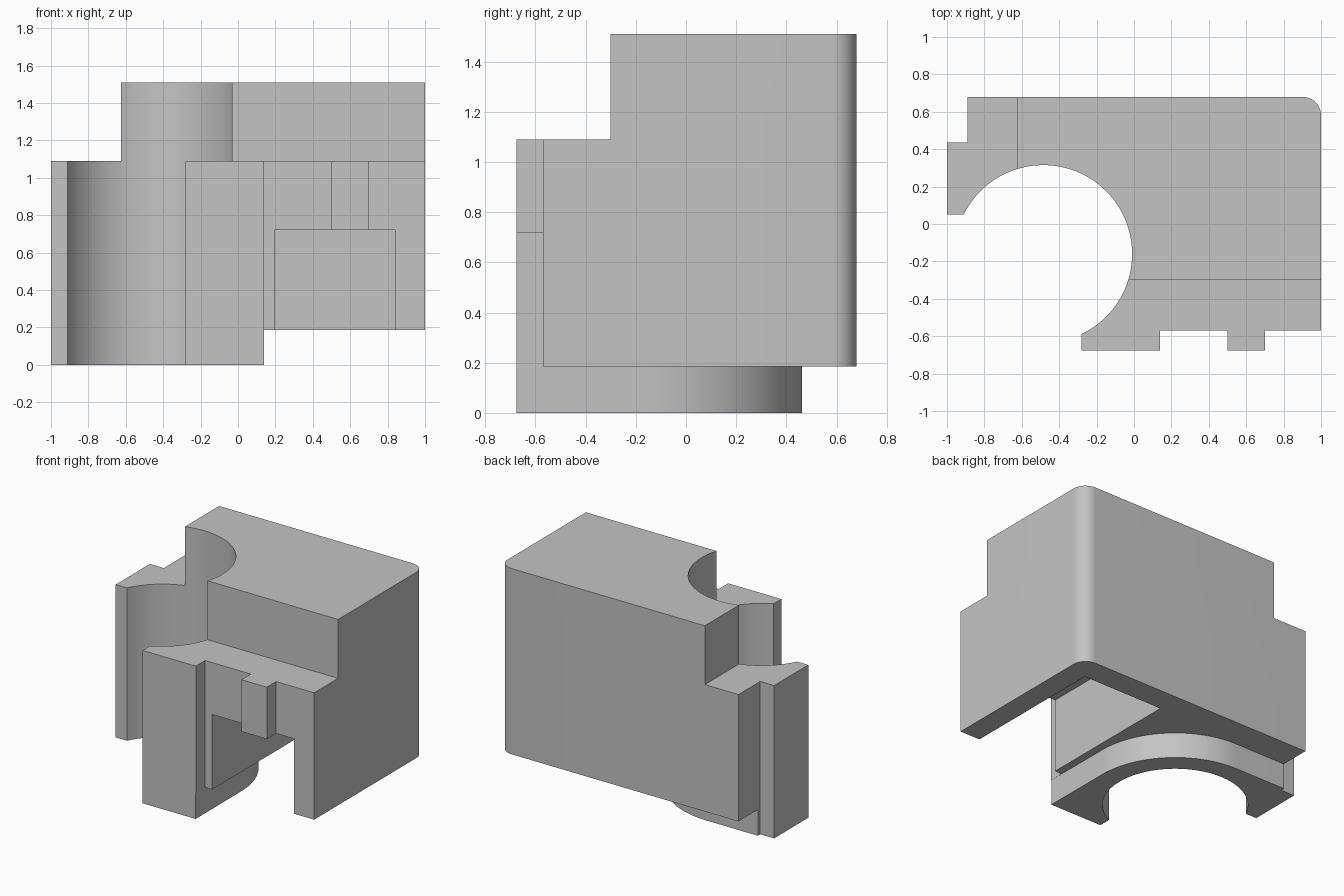
import bpy
import bmesh
from math import cos, sin, radians, atan2, degrees

cube = bpy.data.objects.get("Cube")
if cube:
    bpy.data.objects.remove(cube, do_unlink=True)

grey = bpy.data.materials.new("plain grey")
grey.use_nodes = True
GREY = (0.55, 0.55, 0.55, 1)
grey.diffuse_color = GREY
grey.node_tree.nodes["Principled BSDF"].inputs["Base Color"].default_value = GREY

CX, CY = -0.485, -0.16      # bore axis
BORE, FLANGE = 0.475, 0.622  # bore and flange radii


def arc(cx, cy, r, start, end, steps):
    """Points on an arc, angles in degrees."""
    angles = [radians(start + (end - start) * i / steps) for i in range(steps + 1)]
    return [(cx + r * cos(a), cy + r * sin(a)) for a in angles]


def prism(name, outline, z0, z1):
    """Extrude a plan outline between two heights."""
    bm = bmesh.new()
    base = bm.faces.new([bm.verts.new((x, y, z0)) for x, y in outline])
    top = bmesh.ops.extrude_face_region(bm, geom=[base])
    verts = [v for v in top["geom"] if isinstance(v, bmesh.types.BMVert)]
    bmesh.ops.translate(bm, verts=verts, vec=(0, 0, z1 - z0))
    bmesh.ops.recalc_face_normals(bm, faces=bm.faces)
    mesh = bpy.data.meshes.new(name)
    bm.to_mesh(mesh)
    bm.free()
    mesh.materials.append(grey)
    obj = bpy.data.objects.new(name, mesh)
    bpy.context.collection.objects.link(obj)
    return obj


def rect(x0, x1, y0, y1):
    return [(x0, y0), (x1, y0), (x1, y1), (x0, y1)]


def bore_angle(x, y):
    return degrees(atan2(y - CY, x - CX))


# Housing plan: front lip, tab, rounded rear corner, side notch, open bore
outline = [(-0.28, -0.675), (0.14, -0.675), (0.14, -0.57), (0.5, -0.57),
           (0.5, -0.675), (0.7, -0.675), (0.7, -0.57), (1, -0.57)]
outline += arc(0.9, 0.58, 0.1, 0, 90, 12)
outline += [(-0.89, 0.68), (-0.89, 0.435), (-1, 0.435), (-1, 0.05)]
outline += arc(CX, CY, BORE, bore_angle(-0.911, 0.05), bore_angle(-0.28, -0.588), 64)
housing = prism("housing", outline, 0, 1.51)

# Everything outside the flange is cleared below the housing underside
around_flange = [(0.14, -1), (1.3, -1), (1.3, 1), (-1.3, 1), (-1.3, 0.462)]
around_flange += arc(CX, CY, FLANGE, 90, 0, 32)

cutters = [
    prism("underside_cutter", around_flange, -0.2, 0.185),
    prism("front_step_cutter", rect(-1.3, 1.3, -1, -0.3), 1.09, 1.8),
    prism("side_step_cutter", rect(-1.3, -0.625, -0.8, 1), 1.09, 1.8),
    prism("pocket_cutter", rect(0.195, 0.84, -1, 0.5), -0.2, 0.72),
]

bpy.ops.object.select_all(action="DESELECT")
bpy.context.view_layer.objects.active = housing
housing.select_set(True)
for cutter in cutters:
    cutter.hide_render = True
    cut = housing.modifiers.new(cutter.name, "BOOLEAN")
    cut.operation = "DIFFERENCE"
    cut.solver = "EXACT"
    cut.object = cutter
    bpy.ops.object.modifier_apply(modifier=cut.name)
    bpy.data.objects.remove(cutter, do_unlink=True)

bpy.ops.object.shade_smooth_by_angle(angle=radians(30))
